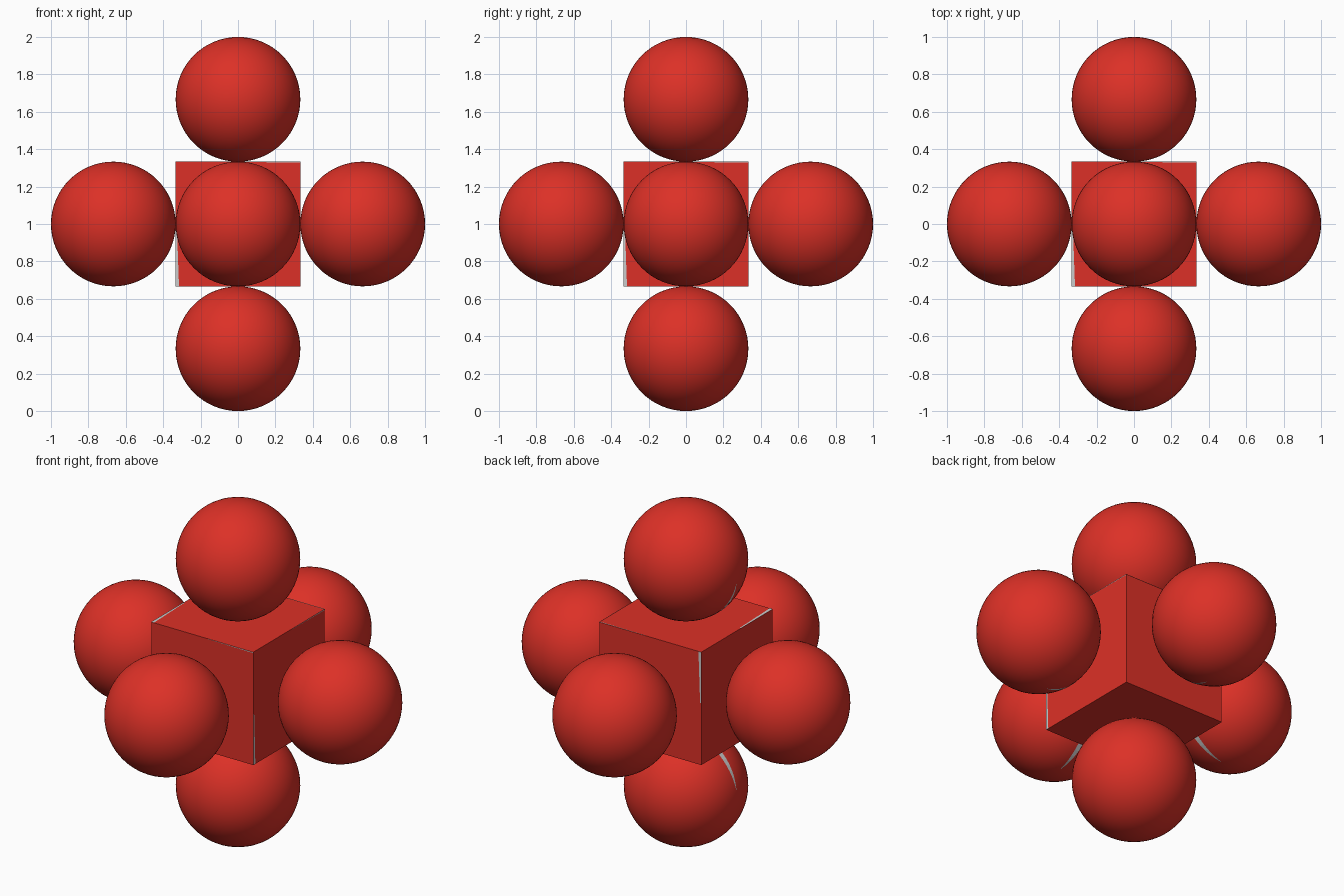
import bpy, bmesh, math
from mathutils import Vector

if "Cube" in bpy.data.objects:
    bpy.data.objects.remove(bpy.data.objects["Cube"])

R = 1 / 3                      # ball radius and half the cube side
C = Vector((0, 0, 1))          # model centre


def material(name, rgb):
    m = bpy.data.materials.new(name)
    m.diffuse_color = (*rgb, 1)
    m.use_nodes = True
    m.node_tree.nodes["Principled BSDF"].inputs["Base Color"].default_value = m.diffuse_color
    return m


red = material("red", (0.72, 0.03, 0.02))
grey = material("light_grey", (0.6, 0.6, 0.6))


def finish(name, bm, mat, smooth=False):
    me = bpy.data.meshes.new(name)
    bm.to_mesh(me)
    bm.free()
    me.materials.append(mat)
    for p in me.polygons:
        p.use_smooth = smooth
    ob = bpy.data.objects.new(name, me)
    bpy.context.collection.objects.link(ob)
    return ob


def strip(name, pairs, normal_at):
    """Thin painted band through pairs of points, facing outwards."""
    bm = bmesh.new()
    rows = [[bm.verts.new(p) for p in pair] for pair in pairs]
    for a, b in zip(rows, rows[1:]):
        f = bm.faces.new((a[0], a[1], b[1], b[0]))
        f.normal_update()
        if f.normal.dot(normal_at(f.calc_center_median())) < 0:
            f.normal_flip()
    finish(name, bm, grey)


# Central cube
bm = bmesh.new()
bmesh.ops.create_cube(bm, size=2 * R)
finish("centre_cube", bm, red).location = C

# Six balls touching the cube faces, each with a narrow grey seam
X, Y, Z = Vector((1, 0, 0)), Vector((0, 1, 0)), Vector((0, 0, 1))
for side, axis, seam in (("right", X, -Z), ("left", -X, -Z), ("back", Y, -Z),
                         ("front", -Y, -Z), ("top", Z, -X), ("bottom", -Z, -X)):
    centre = C + axis * 2 * R
    bm = bmesh.new()
    bmesh.ops.create_uvsphere(bm, u_segments=64, v_segments=32, radius=R)
    finish(side + "_ball", bm, red, True).location = centre

    pole = -axis
    across = pole.cross(seam)
    pairs = []
    for i in range(13):
        lat = math.radians(10 + 74 * i / 12)
        half = math.radians(0.2 + 3.6 * min(1, i / 6))
        pairs.append([centre + (R + 0.001) * (math.sin(lat) * pole + math.cos(lat) *
                      (math.cos(a) * seam + math.sin(a) * across)) for a in (-half, half)])
    strip(side + "_ball_seam", pairs, lambda p, c=centre: p - c)

# Grey edge bands on the cube: face normal, corner, run, inward direction, width
for i, (n, corner, run, inward, width) in enumerate((
        (-Y, (-1, -1, -1), Z, X, 0.018), (X, (1, -1, -1), Z, Y, 0.018),
        (Z, (-1, -1, 1), Y, X, 0.018), (Y, (-1, 1, 1), -Z, X, 0.018),
        (-Y, (1, -1, 1), -X, -Z, 0.005), (X, (1, 1, 1), -Y, -Z, 0.005),
        (Z, (1, 1, 1), -X, -Y, 0.005))):
    start = C + Vector(corner) * R + n * 0.001
    end = start + run * R * 0.9
    strip("cube_edge_band_%d" % (i + 1),
          [(start, start + inward * width), (end, end + inward * width * 0.4)],
          lambda p, n=n: n)
